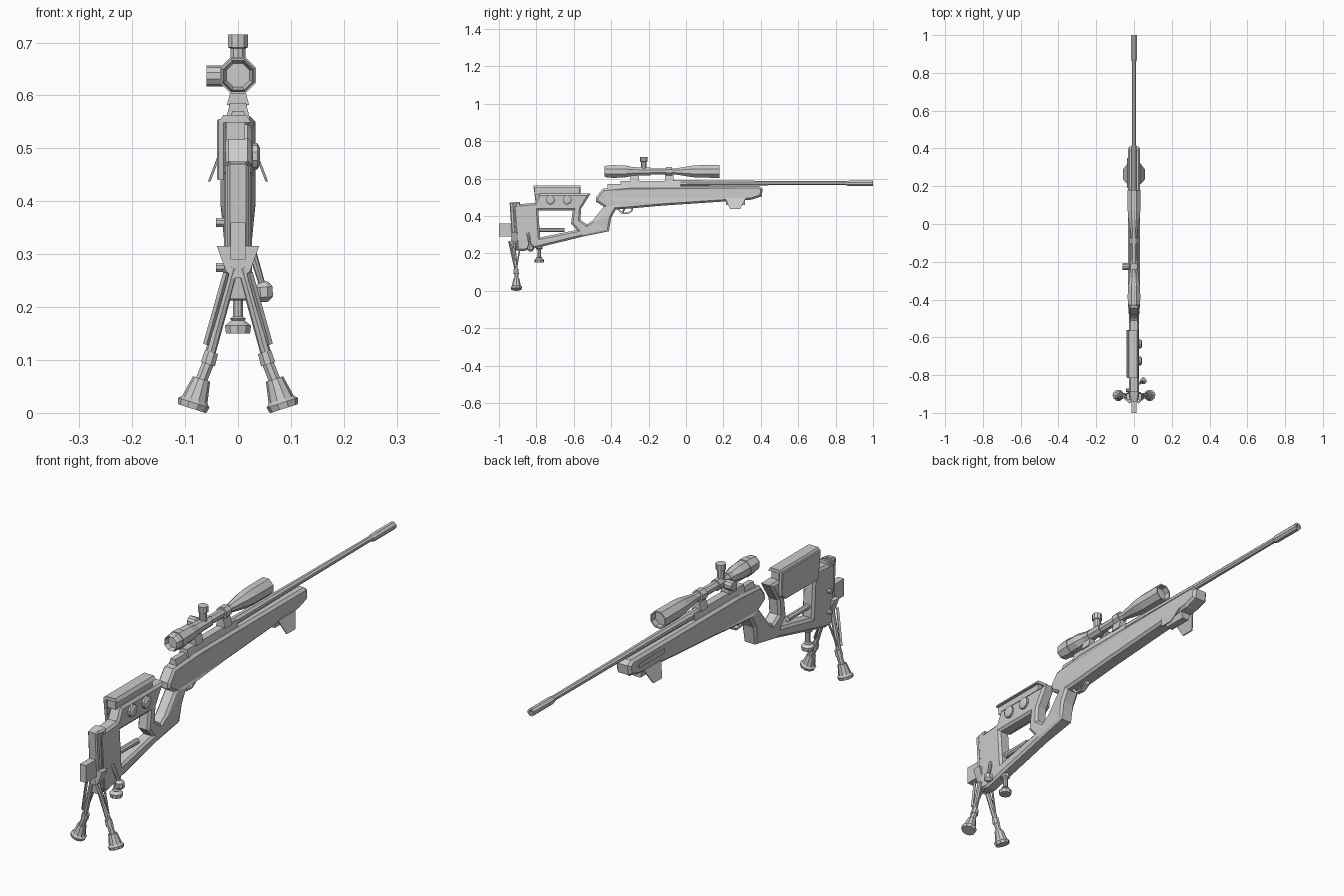
import bpy, bmesh, math
from mathutils import Vector, Matrix

if "Cube" in bpy.data.objects:
    bpy.data.objects.remove(bpy.data.objects["Cube"])

grey = bpy.data.materials.new("plain_grey")
grey.use_nodes = True
grey.diffuse_color = (0.6, 0.6, 0.6, 1)
grey.node_tree.nodes["Principled BSDF"].inputs["Base Color"].default_value = (0.6, 0.6, 0.6, 1)


def add(name, mesh):
    ob = bpy.data.objects.new(name, mesh)
    mesh.materials.clear()
    mesh.materials.append(grey)
    bpy.context.scene.collection.objects.link(ob)
    return ob


def finish(name, bm):
    bmesh.ops.recalc_face_normals(bm, faces=bm.faces)
    mesh = bpy.data.meshes.new(name)
    bm.to_mesh(mesh)
    bm.free()
    return add(name, mesh)


def side_profile(name, outlines, half, bevel=0.0, x=0.0):
    """Extrude a (y, z) outline, with optional holes, across x."""
    cu = bpy.data.curves.new(name, "CURVE")
    cu.dimensions, cu.fill_mode = "2D", "BOTH"
    cu.extrude, cu.bevel_depth, cu.offset = half - bevel, bevel, -bevel
    cu.bevel_resolution = 0
    for pts in outlines:
        sp = cu.splines.new("POLY")
        sp.points.add(len(pts) - 1)
        for p, (y, z) in zip(sp.points, pts):
            p.co = (y, z, 0, 1)
        sp.use_cyclic_u = True
    tmp = bpy.data.objects.new(name + "_curve", cu)
    bpy.context.scene.collection.objects.link(tmp)
    dg = bpy.context.evaluated_depsgraph_get()
    mesh = bpy.data.meshes.new_from_object(tmp.evaluated_get(dg))
    bpy.data.objects.remove(tmp)
    mesh.transform(Matrix(((0, 0, 1, x), (1, 0, 0, 0), (0, 1, 0, 0), (0, 0, 0, 1))))
    for p in mesh.polygons:
        p.use_smooth = False
    return add(name, mesh)


def turned(name, start, end, rings, n=8):
    """Turn (fraction, radius) rings about the line start-end."""
    a, b = Vector(start), Vector(end)
    rot = (b - a).to_track_quat("Z", "Y")
    bm, loops = bmesh.new(), []
    for t, r in rings:
        angles = [2 * math.pi * (i + 0.5) / n for i in range(n)]
        loops.append([bm.verts.new(a.lerp(b, t) + rot @ Vector((r * math.cos(g), r * math.sin(g), 0)))
                      for g in angles])
    for lo, hi in zip(loops, loops[1:]):
        for i in range(n):
            bm.faces.new((lo[i], lo[(i + 1) % n], hi[(i + 1) % n], hi[i]))
    bm.faces.new(loops[0])
    bm.faces.new(loops[-1])
    return finish(name, bm)


def rod(name, start, end, r, r2=None, n=8):
    return turned(name, start, end, [(0, r), (1, r if r2 is None else r2)], n)


def block(name, centre, size, top=1.0, bottom=1.0):
    """Box whose top and bottom can be narrowed in x."""
    bm = bmesh.new()
    bmesh.ops.create_cube(bm, size=1)
    for v in bm.verts:
        v.co.x *= top if v.co.z > 0 else bottom
        v.co = Vector(centre) + Vector(size) * v.co
    return finish(name, bm)


# Vector multiplication above must be per component
def block(name, centre, size, top=1.0, bottom=1.0):
    bm = bmesh.new()
    bmesh.ops.create_cube(bm, size=1)
    for v in bm.verts:
        k = top if v.co.z > 0 else bottom
        v.co = (centre[0] + v.co.x * size[0] * k, centre[1] + v.co.y * size[1], centre[2] + v.co.z * size[2])
    return finish(name, bm)


# Stock with grip, thumb notch and skeleton opening
outline = [(-.445, .545), (-.29, .56), (.39, .56), (.41, .545), (.405, .505), (.35, .487),
           (-.13, .455), (-.30, .44), (-.375, .435), (-.40, .39), (-.412, .318), (-.55, .29),
           (-.87, .212), (-.905, .215), (-.925, .46), (-.81, .47), (-.785, .52), (-.51, .52),
           (-.56, .44), (-.565, .38), (-.53, .355), (-.50, .375), (-.44, .45), (-.48, .475), (-.48, .50)]
opening = [(-.79, .43), (-.605, .43), (-.615, .36), (-.585, .325), (-.78, .285)]
stock = side_profile("stock", [outline, opening], 0.033, 0.01)
for v in stock.data.vertices:
    if v.co.y < -0.42:
        v.co.x *= 0.8
rod("skeleton_bar", (0, -.79, .325), (0, -.65, .325), .012)
block("forend_slot", (-.034, .27, .525), (.004, .16, .018))

# Butt plate slabs and rear bracket
for i, (y, half) in enumerate([(-.905, .026), (-.92, .024), (-.935, .02)]):
    side_profile("butt_slab_%d" % i, [[(y - .008, .47), (y + .018, .475), (y + .03, .22), (y + .012, .215),
                                       (y, .34)]], half, .005)
block("rear_bracket", (0, -.955, .325), (.028, .09, .07))
for z in (.275, .36):
    rod("butt_screw", (-.02, -.88, z), (-.042, -.88, z), .009)

# Cheek rest: top plate, side panel and adjusting knobs
block("cheek_plate", (-.006, -.69, .556), (.062, .25, .014), top=.7)
block("cheek_core", (-.004, -.69, .533), (.035, .24, .034))
side_profile("cheek_panel", [[(-.815, .555), (-.565, .555), (-.56, .46), (-.59, .44), (-.80, .44)]],
             .008, .003, -.032)
for y in (-.725, -.635):
    turned("cheek_knob", (.02, y, .485), (.042, y, .485),
           [(0, .01), (.3, .01), (.35, .025), (.75, .025), (1, .015)], 10)

# Receiver, barrel and muzzle
block("receiver", (0, -.19, .566), (.05, .32, .04), top=.6)
block("receiver_tang", (0, -.36, .558), (.036, .12, .025), top=.6)
turned("barrel", (0, -.1, .576), (0, .88, .576), [(0, .018), (.2, .016), (.5, .013), (1, .011)])
turned("muzzle", (0, .855, .574), (0, 1, .574),
       [(0, .011), (.12, .016), (1, .016), (1, .008), (.8, .008)])

# Telescopic sight
turned("scope_body", (0, -.435, .638), (0, .18, .638),
       [(.03, .024), (0, .03), (.02, .034), (.18, .034), (.24, .026), (.27, .018), (.62, .018),
        (.76, .033), (.82, .036), (1, .037), (1, .031), (.96, .031)], 8)
rod("scope_eyepiece_band", (0, -.40, .638), (0, -.37, .638), .037)
for y in (-.275, -.09):
    rod("scope_ring", (0, y - .016, .638), (0, y + .016, .638), .025)
    block("scope_mount", (0, y, .602), (.042, .045, .04), top=.5)
turned("top_turret", (0, -.225, .64), (0, -.225, .715), [(0, .015), (.65, .015), (.68, .02), (1, .02)], 10)
turned("side_turret", (0, -.225, .637), (-.06, -.225, .637), [(0, .015), (.4, .015), (.45, .02), (1, .02)], 10)
rod("turret_collar", (0, -.26, .638), (0, -.19, .638), .023)

# Trigger guard and trigger
side_profile("trigger_guard", [[(-.385, .45), (-.28, .45), (-.285, .425), (-.31, .41), (-.345, .412)],
                               [(-.365, .444), (-.29, .444), (-.295, .428), (-.312, .417), (-.34, .419)]], .009)
rod("trigger", (0, -.325, .45), (0, -.338, .42), .006, .004)

# Hand stop with flared wings under the forend
block("hand_stop", (0, .265, .478), (.05, .10, .04), bottom=.6)
for s in (-1, 1):
    bm = bmesh.new()
    rows = [[bm.verts.new((s * x, y, z)) for x, y, z in
             ((.03 + d, .21, .495), (.03 + d, .32, .495), (.052 + d, .29, .437), (.052 + d, .235, .437))]
            for d in (0, .005)]
    bm.faces.new(rows[0])
    bm.faces.new(rows[1])
    for i in range(4):
        j = (i + 1) % 4
        bm.faces.new((rows[0][i], rows[0][j], rows[1][j], rows[1][i]))
    finish("hand_stop_wing", bm)

# Rear legs: yoke, side strips, tubes and feet
block("leg_yoke", (0, -.915, .285), (.08, .035, .06), bottom=.45)
for s in (-1, 1):
    def at(x, y, z):
        return (s * x, y, z)
    rod("leg_tube", at(.008, -.925, .275), at(.056, -.908, .10), .010)
    rod("leg_strip", at(.022, -.945, .265), at(.060, -.915, .13), .006, n=4)
    rod("leg_spring", at(.012, -.885, .25), at(.05, -.905, .13), .004)
    turned("leg_collar", at(.050, -.908, .115), at(.057, -.908, .092), [(0, .014), (1, .015)])
    rod("leg_lower", at(.054, -.907, .10), at(.072, -.907, .055), .012)
    turned("leg_foot", at(.069, -.907, .064), at(.087, -.907, .008),
           [(0, .017), (.7, .025), (.8, .031), (1, .028)], 10)

# Monopod and locking lever
turned("monopod", (0, -.785, .25), (0, -.785, .15),
       [(0, .02), (.25, .018), (.3, .01), (.68, .01), (.72, .016), (.75, .013), (.85, .026), (1, .024)], 10)
rod("lever_arm", (.025, -.845, .31), (.048, -.832, .235), .008, .006)
turned("lever_knob", (.048, -.832, .248), (.05, -.83, .21), [(0, .008), (.25, .018), (.75, .018), (1, .008)])
